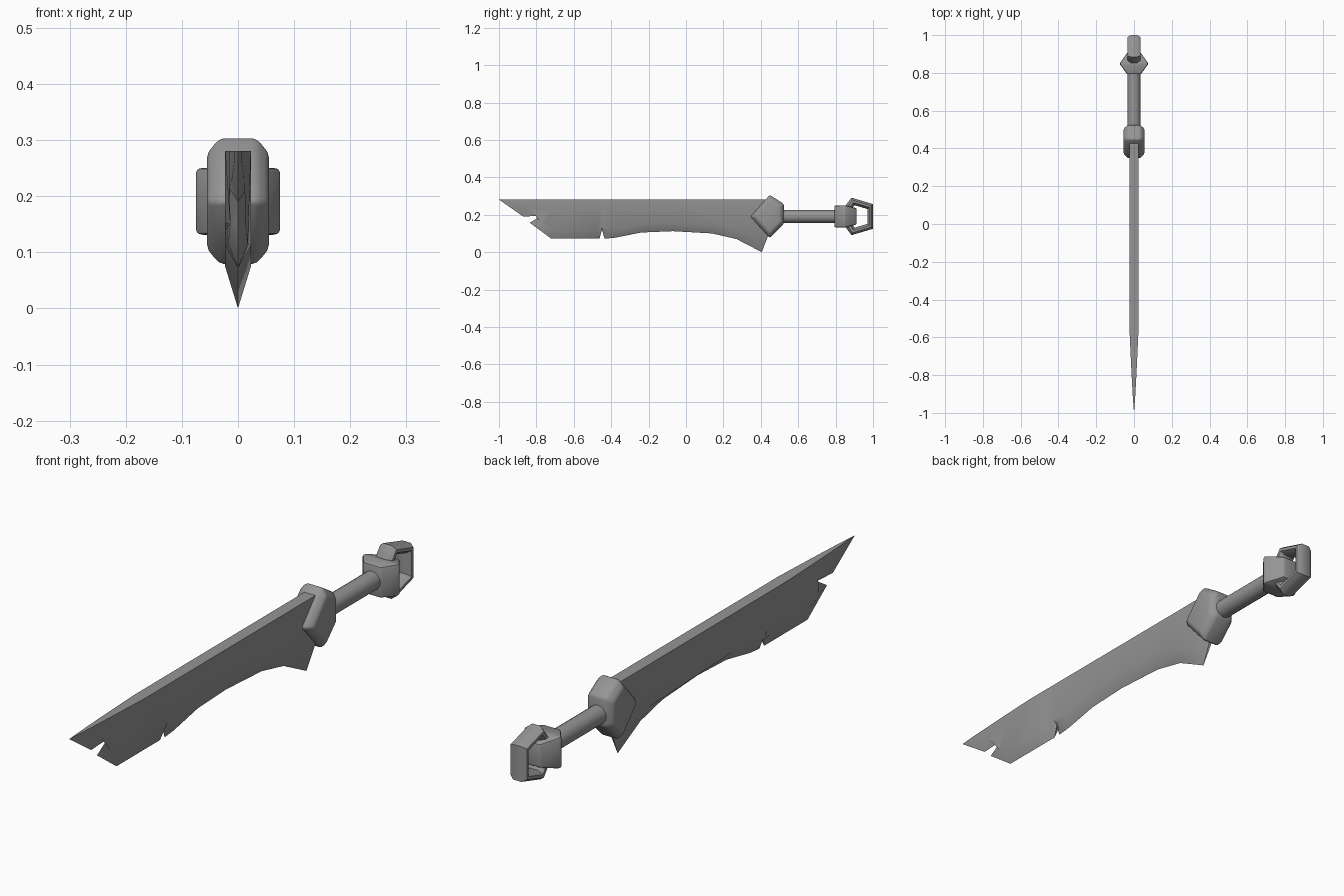
import bpy, bmesh, math

if "Cube" in bpy.data.objects:
    bpy.data.objects.remove(bpy.data.objects["Cube"])

steel = bpy.data.materials.new("dark_steel")
steel.diffuse_color = (.3, .3, .3, 1)
steel.use_nodes = True
steel.node_tree.nodes["Principled BSDF"].inputs["Base Color"].default_value = steel.diffuse_color


def finish(name, bm, bevel=0.0, segments=2, angle=35):
    bmesh.ops.recalc_face_normals(bm, faces=bm.faces)
    me = bpy.data.meshes.new(name)
    bm.to_mesh(me)
    bm.free()
    me.materials.append(steel)
    ob = bpy.data.objects.new(name, me)
    bpy.context.collection.objects.link(ob)
    bpy.ops.object.select_all(action='DESELECT')
    ob.select_set(True)
    bpy.context.view_layer.objects.active = ob
    if bevel:
        mod = ob.modifiers.new("bevel", 'BEVEL')
        mod.width, mod.segments = bevel, segments
        mod.limit_method = 'NONE'
        bpy.ops.object.modifier_apply(modifier=mod.name)
    bpy.ops.object.shade_smooth_by_angle(angle=math.radians(angle))
    return ob


def loft(bm, rings, closed=False):
    """Skin a row of equal-sized point rings, capped or joined into a loop."""
    vs = [[bm.verts.new(p) for p in r] for r in rings]
    n = len(vs[0])
    pairs = list(zip(vs, vs[1:])) + ([(vs[-1], vs[0])] if closed else [])
    for a, b in pairs:
        for i in range(n):
            j = (i + 1) % n
            bm.faces.new((a[i], a[j], b[j], b[i]))
    if not closed:
        bm.faces.new(vs[0])
        bm.faces.new(vs[-1])


# Blade: cutting edge (y, z) paired with the inner line where the grind starts
edge = [(-.87, .19, -.835, .232), (-.775, .195, -.735, .215), (-.835, .157, -.77, .15),
        (-.72, .072, -.70, .115), (-.462, .072, -.475, .112), (-.45, .12, -.45, .14),
        (-.435, .072, -.42, .115), (-.38, .077, -.37, .12), (-.24, .105, -.24, .147),
        (-.07, .112, -.07, .154), (.14, .1, .14, .145), (.27, .07, .26, .122),
        (.405, 0, .38, .075), (.44, .09, .44, .12)]
spine_y = [.44, .38, .26, .14, -.07, -.24, -.37, -.45, -.58, -.70, -.75, -.835, -.91]


def half(y):
    return .023 * min(1, (y + 1) / .42) ** .8


bm = bmesh.new()
tip = bm.verts.new((0, -1, .281))
outer = [tip] + [bm.verts.new((0, y, z)) for y, z, _, _ in edge]
inner_yz = [(-.91, .262)] + [e[2:] for e in edge]
tops = []
for s in (1, -1):
    inner = [bm.verts.new((s * half(y), y, z)) for y, z in inner_yz]
    top = [bm.verts.new((s * half(y), y, .281)) for y in spine_y]
    tops.append(top)
    for i in range(len(outer) - 1):
        bm.faces.new((outer[i], outer[i + 1], inner[i + 1], inner[i]))
    flat = bm.faces.new(inner + top + [tip])
    bmesh.ops.triangulate(bm, faces=[flat], ngon_method='BEAUTY')
a, b = tops
for i in range(len(a) - 1):
    bm.faces.new((a[i], a[i + 1], b[i + 1], b[i]))
bm.faces.new((a[-1], tip, b[-1]))
finish("blade", bm, angle=60)

# Guard: chunky five-sided block with chamfered sides
outline = [(.345, .19), (.448, .306), (.523, .258), (.523, .152), (.448, .076)]
gy, gz = .445, .191
bm = bmesh.new()
loft(bm, [[(x, gy + (y - gy) * k, gz + (z - gz) * k) for y, z in outline]
          for x, k in ((-.055, .77), (-.034, 1), (.034, 1), (.055, .77))])
finish("guard", bm, bevel=.008, segments=2, angle=40)

# Grip
bm = bmesh.new()
loft(bm, [[(.035 * math.cos(k * math.tau / 16), y, .191 + .035 * math.sin(k * math.tau / 16))
           for k in range(16)] for y in (.48, .83)])
finish("grip", bm)

# Pommel block, widest in the middle
bm = bmesh.new()
loft(bm, [[(sx * hx, y, .191 + sz * hz) for sx, sz in ((1, 1), (-1, 1), (-1, -1), (1, -1))]
          for y, hx, hz in ((.793, .036, .058), (.848, .077, .06), (.912, .032, .044))])
finish("pommel", bm, bevel=.007, segments=2)

# Pommel ring: angular loop with an eight-sided section
corners = [(.885, .291), (1.0, .257), (1.0, .125), (.885, .091), (.84, .15), (.84, .232)]
section = [(.017, 1), (.034, .87), (.034, .74), (.017, .6),
           (-.017, .6), (-.034, .74), (-.034, .87), (-.017, 1)]
cy, cz = .925, .191
bm = bmesh.new()
loft(bm, [[(x, cy + (y - cy) * k, cz + (z - cz) * k) for x, k in section]
          for y, z in corners], closed=True)
finish("pommel_ring", bm, angle=50)
